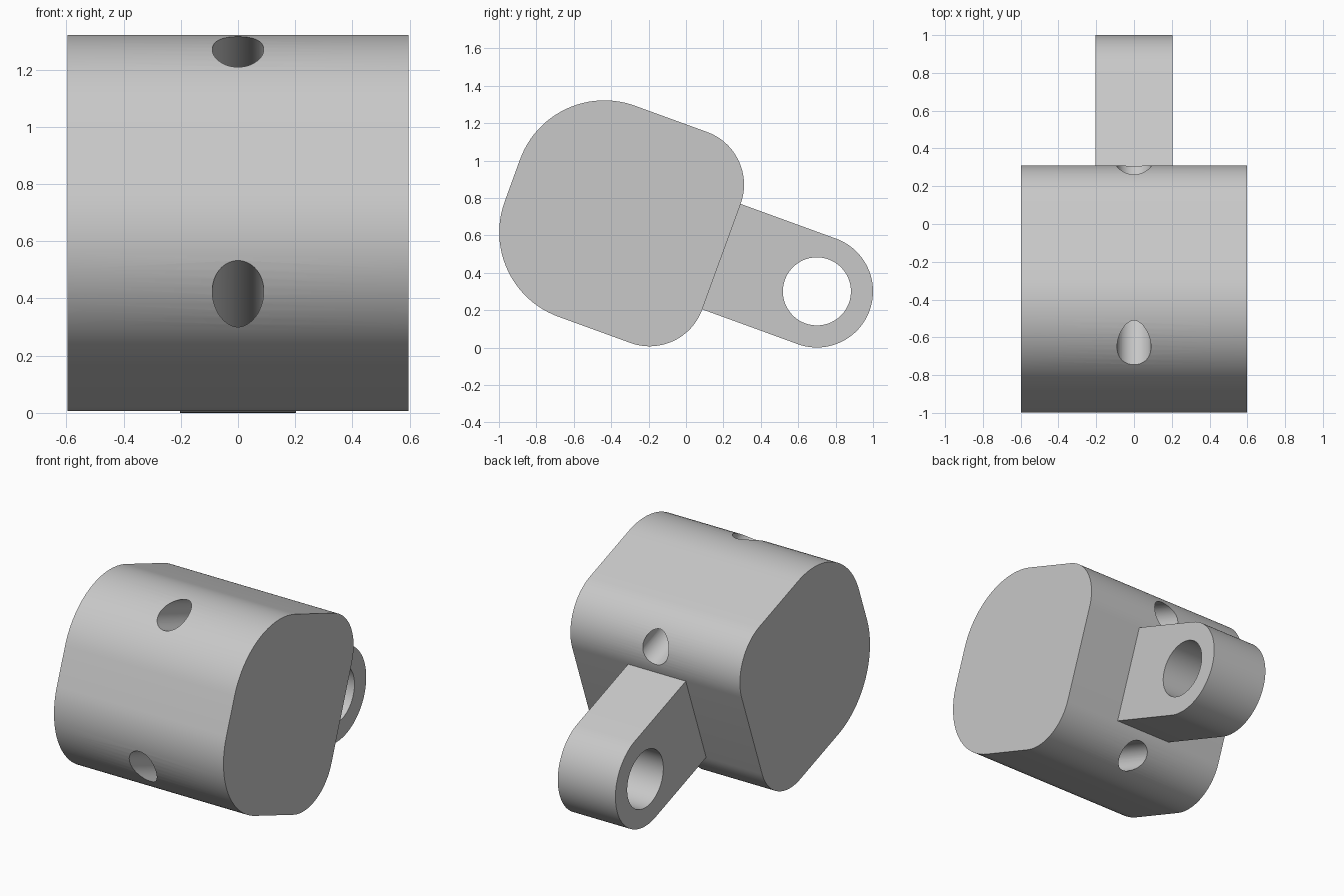
import bpy, bmesh
from math import sin, cos, pi, radians
from mathutils import Matrix, Vector

if "Cube" in bpy.data.objects:
    bpy.data.objects.remove(bpy.data.objects["Cube"], do_unlink=True)

# The part is drawn level (length along y) and tipped nose-down about x
TILT = Matrix.Rotation(radians(-20), 4, "X")
FRONT, BACK = -1.178, 0.012
MID, HALF = 0.5215, 0.6          # centre height and half height of the body
BIG, SMALL = 0.48, 0.30          # corner radii, front and back
LUG_Y = 0.555                    # eye centre along the length

grey = bpy.data.materials.new("Plain grey")
grey.use_nodes = True
grey.diffuse_color = (0.58, 0.58, 0.58, 1)
grey.node_tree.nodes["Principled BSDF"].inputs["Base Color"].default_value = (0.58, 0.58, 0.58, 1)


def arc(y, z, r, start, end, steps=24):
    return [(y + r * cos(a), z + r * sin(a))
            for a in (radians(start + (end - start) * i / steps) for i in range(steps + 1))]


def finish(name, bm):
    bmesh.ops.recalc_face_normals(bm, faces=bm.faces)
    bm.transform(TILT)
    mesh = bpy.data.meshes.new(name)
    bm.to_mesh(mesh)
    bm.free()
    mesh.materials.append(grey)
    obj = bpy.data.objects.new(name, mesh)
    bpy.context.collection.objects.link(obj)
    return obj


def extrude_profile(name, points, half_width):
    bm = bmesh.new()
    face = bm.faces.new([bm.verts.new((-half_width, y, z)) for y, z in points])
    new = bmesh.ops.extrude_face_region(bm, geom=[face])["geom"]
    verts = [g for g in new if isinstance(g, bmesh.types.BMVert)]
    bmesh.ops.translate(bm, verts=verts, vec=(2 * half_width, 0, 0))
    return finish(name, bm)


def cylinder(name, centre, radius, length, axis):
    bm = bmesh.new()
    matrix = Matrix.Translation(Vector(centre)) @ Matrix.Rotation(pi / 2, 4, axis)
    bmesh.ops.create_cone(bm, cap_ends=True, segments=64, radius1=radius,
                          radius2=radius, depth=length, matrix=matrix)
    return finish(name, bm)


def drill(obj, cutter):
    mod = obj.modifiers.new("Hole", "BOOLEAN")
    mod.operation = "DIFFERENCE"
    mod.solver = "EXACT"
    mod.object = cutter
    cutter.hide_render = True
    bpy.ops.object.select_all(action="DESELECT")
    bpy.context.view_layer.objects.active = obj
    obj.select_set(True)
    bpy.ops.object.modifier_apply(modifier=mod.name)
    bpy.data.objects.remove(cutter, do_unlink=True)


# Main block with large front corners and smaller back corners
low, high = MID - HALF, MID + HALF
outline = (arc(BACK - SMALL, high - SMALL, SMALL, 0, 90)
           + arc(FRONT + BIG, high - BIG, BIG, 90, 180)
           + arc(FRONT + BIG, low + BIG, BIG, 180, 270)
           + arc(BACK - SMALL, low + SMALL, SMALL, 270, 360))
body = extrude_profile("body_block", outline, 0.597)

# Two bolt holes running the length of the block
for side in (-1, 1):
    drill(body, cylinder("bolt_cutter", (0, -0.5, MID + side * 0.45), 0.09, 3, "X"))

# Round-ended mounting lug with a cross hole
lug_outline = (arc(LUG_Y, MID, SMALL, -90, 90, 48)
               + [(BACK - 0.01, MID + SMALL), (BACK - 0.01, MID - SMALL)])
lug = extrude_profile("mounting_lug", lug_outline, 0.203)
drill(lug, cylinder("eye_cutter", (0, LUG_Y, MID), 0.182, 1, "Y"))

# Smooth curved walls, crisp edges
bpy.ops.object.select_all(action="DESELECT")
for obj in (body, lug):
    obj.select_set(True)
bpy.context.view_layer.objects.active = body
bpy.ops.object.shade_smooth_by_angle(angle=radians(30))
